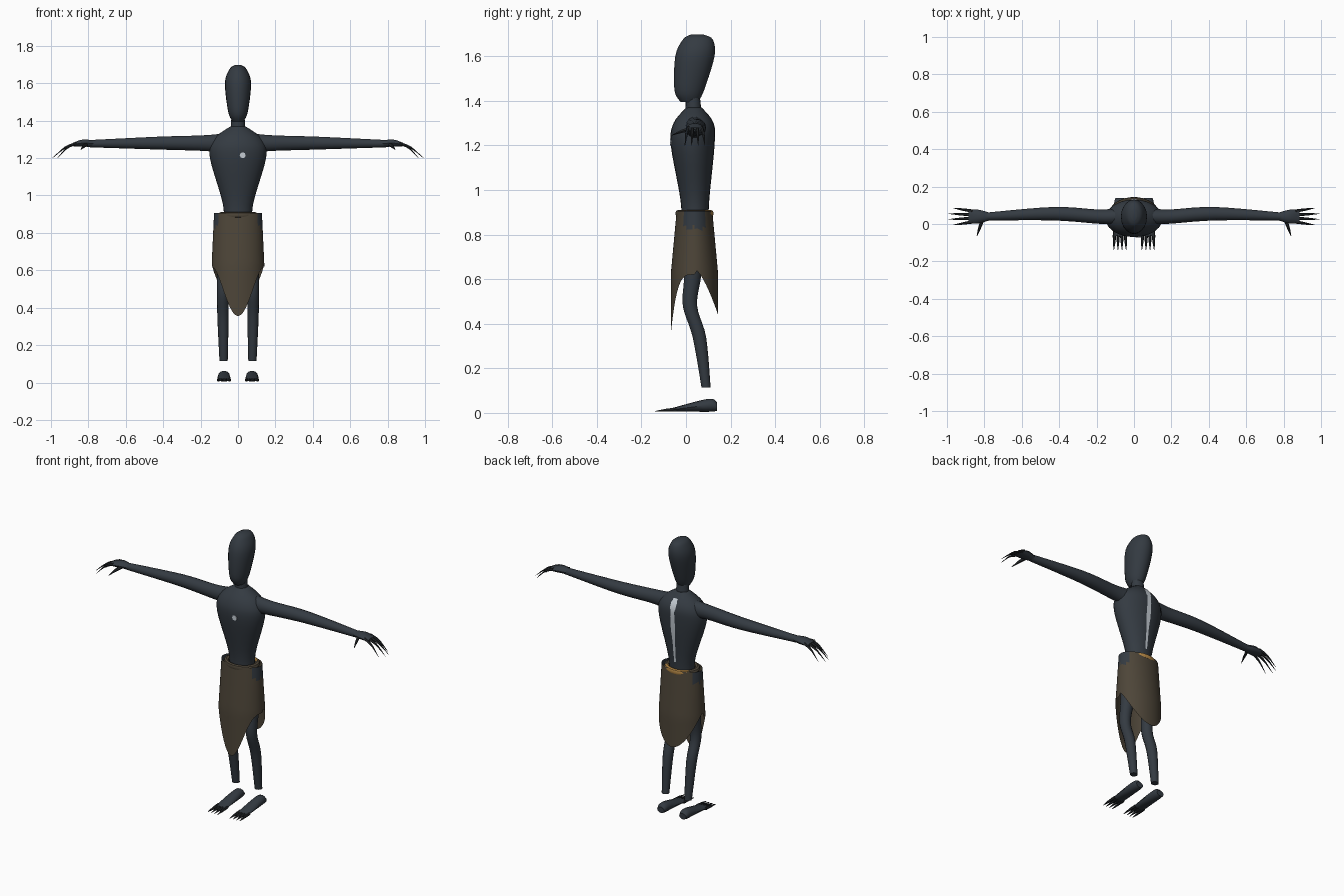
import bpy, bmesh, random
from math import sin, cos, pi, radians
from mathutils import Vector

random.seed(4)
if "Cube" in bpy.data.objects:
    bpy.data.objects.remove(bpy.data.objects["Cube"], do_unlink=True)


def material(name, red, green, blue):
    mat = bpy.data.materials.new(name)
    mat.use_nodes = True
    colour = (red, green, blue, 1)
    mat.diffuse_color = colour
    mat.node_tree.nodes["Principled BSDF"].inputs["Base Color"].default_value = colour
    return mat


SLATE = material("slate skin", 0.034, 0.043, 0.054)
CLAW = material("dark claw", 0.018, 0.021, 0.024)
CLOTH = material("brown cloth", 0.075, 0.06, 0.04)
GOLD = material("gold belt", 0.45, 0.24, 0.06)
BONE = material("pale bone", 0.55, 0.6, 0.65)


def shade(obj):
    bpy.ops.object.select_all(action="DESELECT")
    obj.select_set(True)
    bpy.context.view_layer.objects.active = obj
    bpy.ops.object.shade_smooth_by_angle(angle=radians(40))


def finish(name, bm, *materials):
    bmesh.ops.recalc_face_normals(bm, faces=bm.faces)
    mesh = bpy.data.meshes.new(name)
    bm.to_mesh(mesh)
    bm.free()
    for mat in materials:
        mesh.materials.append(mat)
    obj = bpy.data.objects.new(name, mesh)
    bpy.context.collection.objects.link(obj)
    shade(obj)


def smooth_rings(rings, steps=5):
    """Resample rings along a smooth spline through every given ring."""
    keys = [Vector(ring) for ring in rings]
    keys = [keys[0], *keys, keys[-1]]
    result = []
    for before, start, end, after in zip(keys, keys[1:], keys[2:], keys[3:]):
        leave, arrive = (end - before) / 2, (after - start) / 2
        for step in range(steps):
            t = step / steps
            ease = t * t * (3 - 2 * t)
            result.append(start.lerp(end, ease) + leave * t * (1 - t) ** 2
                          - arrive * t * t * (1 - t))
    return result + [keys[-1]]


ACROSS = {"x": (Vector((0, 1, 0)), Vector((0, 0, 1))),
          "y": (Vector((1, 0, 0)), Vector((0, 0, 1))),
          "z": (Vector((1, 0, 0)), Vector((0, 1, 0)))}


def loft(name, axis, rings, mat, sides=16, mirror=1):
    """Skin elliptical rings (x, y, z, radius, radius) square to an axis."""
    first, second = ACROSS[axis]
    bm = bmesh.new()
    loops = []
    for x, y, z, wide, deep in smooth_rings(rings):
        loop = []
        for i in range(sides):
            angle = 2 * pi * i / sides
            point = Vector((x, y, z)) + first * wide * cos(angle) + second * deep * sin(angle)
            point.x *= mirror
            loop.append(bm.verts.new(point))
        loops.append(loop)
    for low, high in zip(loops, loops[1:]):
        for i in range(sides):
            bm.faces.new((low[i - 1], low[i], high[i], high[i - 1]))
    bm.faces.new(loops[0])
    bm.faces.new(loops[-1])
    finish(name, bm, mat)


def claw(name, axis, base, tip, radius, lift, mirror):
    """Pointed digit arching upward between its base and tip."""
    base, tip = Vector(base), Vector(tip)
    middle = base.lerp(tip, 0.5)
    middle.z += lift
    thin = radius * 0.75
    loft(name, axis, [(*base, radius, radius), (*middle, thin, thin),
                      (*tip, radius / 9, radius / 9)], CLAW, 6, mirror)


# Head, neck and torso
loft("head", "z", [(0, 0.015, 1.395, 0.03, 0.04), (0, 0.015, 1.45, 0.053, 0.067),
                   (0, 0.04, 1.6, 0.07, 0.088), (0, 0.053, 1.675, 0.046, 0.067),
                   (0, 0.05, 1.697, 0.016, 0.03)], SLATE, 20)
loft("neck", "z", [(0, 0.035, 1.34, 0.04, 0.036), (0, 0.03, 1.42, 0.035, 0.032)], SLATE)
TORSO = [(0, 0.04, 0.8, 0.08, 0.06), (0, 0.04, 0.95, 0.08, 0.064),
         (0, 0.03, 1.2, 0.15, 0.098), (0, 0.034, 1.3, 0.132, 0.09),
         (0, 0.036, 1.37, 0.04, 0.035)]
loft("torso", "z", TORSO, SLATE, 24)

# Ragged pale strip along the spine, following the back of the torso
bm = bmesh.new()
edges = []
for ring in smooth_rings(TORSO, 8):
    _, y, z, _, deep = ring
    if 0.93 < z < 1.345:
        half = (z - 0.7) * 0.03 * random.uniform(0.7, 1.1)
        edges.append([bm.verts.new((x, y + deep + 0.003, z)) for x in (-half, half)])
for low, high in zip(edges, edges[1:]):
    bm.faces.new((low[1], low[0], high[0], high[1]))
finish("spine_strip", bm, BONE)

# Small pale mark on the chest
loft("chest_mark", "y", [(0.025, -0.071, 1.215, 0.016, 0.016),
                         (0.025, -0.064, 1.215, 0.016, 0.016)], BONE, 8)

# Ragged skirt: columns hang from the waist, with long points front and back
COLUMNS, ROWS, WAIST = 60, 14, 0.905
bm = bmesh.new()
grid = []
for i in range(COLUMNS):
    angle = 2 * pi * i / COLUMNS
    facing = cos(angle)
    if facing > 0:
        length = 0.285 + 0.265 * facing ** 4
    else:
        length = 0.26 + 0.205 * abs(facing) ** 1.5
    column = []
    for row in range(ROWS + 1):
        drop = length * row / ROWS
        flare = min(1, drop / 0.28)
        column.append(bm.verts.new(((0.128 + 0.013 * flare) * sin(angle),
                                    0.038 - (0.08 + 0.026 * flare) * facing,
                                    WAIST - drop)))
    grid.append(column)
for here, there in zip(grid, grid[1:] + grid[:1]):
    tear = WAIST - random.uniform(0.055, 0.085)
    for row in range(ROWS):
        face = bm.faces.new((here[row], here[row + 1], there[row + 1], there[row]))
        # Torn cloth shows skin high on each hip
        centre = face.calc_center_median()
        face.material_index = int(abs(centre.y - 0.038) < 0.048 and centre.z > tear)
finish("skirt", bm, CLOTH, SLATE)

# Rolled belt, gold across the back
bpy.ops.mesh.primitive_torus_add(major_segments=48, minor_segments=8,
                                 major_radius=0.092, minor_radius=0.016)
belt = bpy.context.object
belt.name = "belt"
for mat in (CLOTH, GOLD):
    belt.data.materials.append(mat)
for vert in belt.data.vertices:
    vert.co.y *= 0.8
    vert.co += Vector((0, 0.038, 0.895))
belt.location = (0, 0, 0)
for face in belt.data.polygons:
    face.material_index = int(face.center.y > 0.07 and abs(face.center.x) < 0.075)
shade(belt)

# Limbs on both sides
for label, side in (("left", 1), ("right", -1)):
    loft(label + "_arm", "x", [(0.1, 0.04, 1.28, 0.042, 0.05), (0.2, 0.04, 1.28, 0.038, 0.042),
                               (0.43, 0.055, 1.28, 0.036, 0.035),
                               (0.79, 0.04, 1.277, 0.021, 0.02)], SLATE, 14, side)
    loft(label + "_hand", "x", [(0.77, 0.04, 1.277, 0.02, 0.018),
                                (0.83, 0.04, 1.28, 0.036, 0.02),
                                (0.885, 0.04, 1.272, 0.037, 0.009)], SLATE, 10, side)
    for digit in range(4):
        spread = digit - 1.5
        claw(f"{label}_finger_{digit + 1}", "x", (0.86, 0.04 + 0.019 * spread, 1.28),
             (0.995 - 0.013 * spread ** 2, 0.04 + 0.03 * spread, 1.2),
             0.009, 0.015, side)
        claw(f"{label}_toe_claw_{digit + 1}", "y", (0.075 + 0.019 * spread, -0.04, 0.015),
             (0.075 + 0.022 * spread, -0.14, 0.007), 0.01, 0.001, side)
    claw(label + "_thumb", "y", (0.81, 0.025, 1.275), (0.84, -0.065, 1.245),
         0.011, 0.003, side)

    loft(label + "_leg", "z", [(0.062, 0.04, 0.86, 0.06, 0.06), (0.074, 0.03, 0.62, 0.04, 0.04),
                               (0.08, 0.018, 0.48, 0.032, 0.033),
                               (0.08, 0.06, 0.34, 0.03, 0.031),
                               (0.077, 0.09, 0.115, 0.022, 0.021)], SLATE, 14, side)
    loft(label + "_foot", "y", [(0.075, 0.14, 0.028, 0.024, 0.018),
                                (0.075, 0.1, 0.034, 0.032, 0.029),
                                (0.075, -0.065, 0.014, 0.037, 0.007)], SLATE, 12, side)
